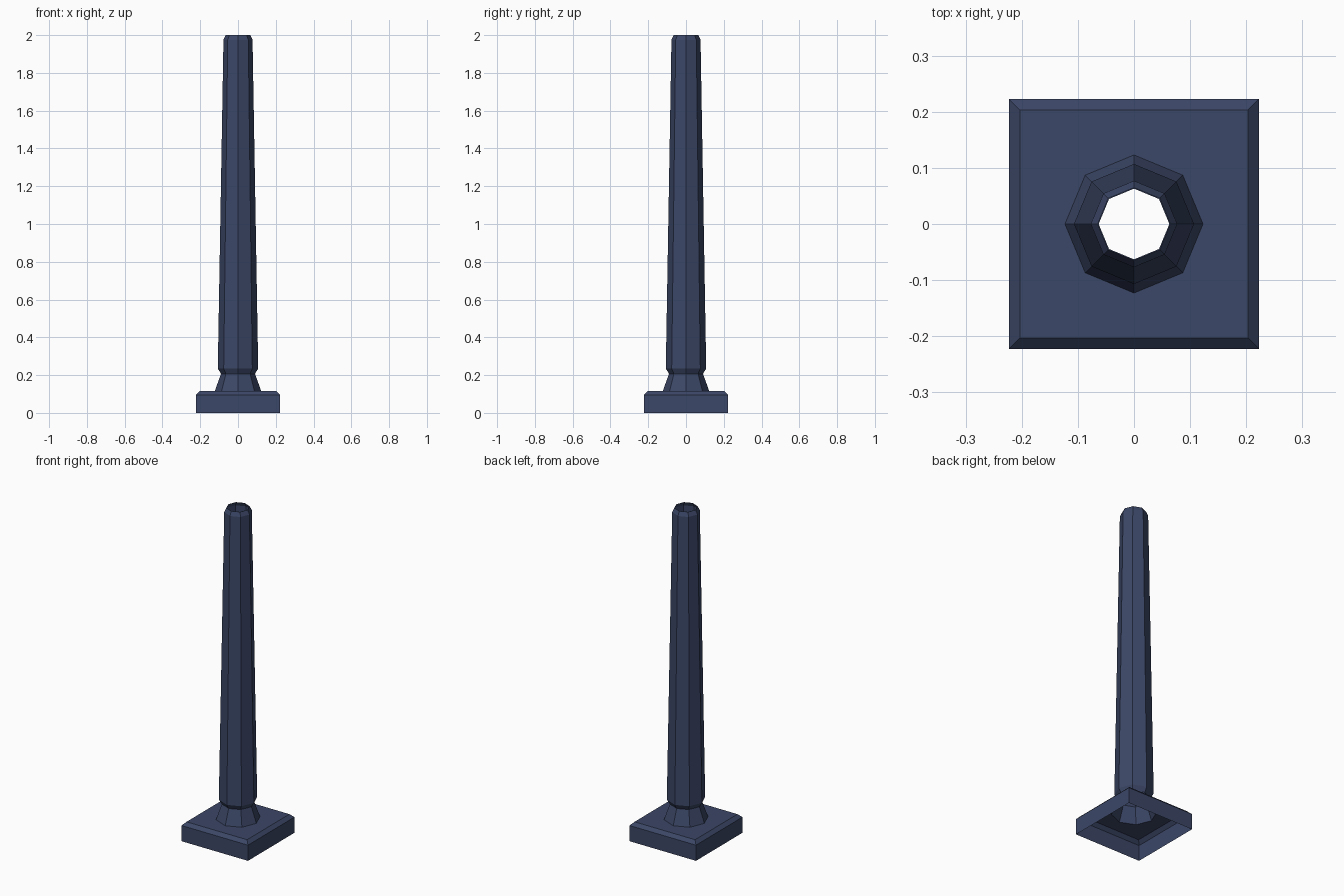
import bpy, bmesh, math

cube = bpy.data.objects.get("Cube")
if cube:
    bpy.data.objects.remove(cube, do_unlink=True)

# Single dark slate blue finish
slate = bpy.data.materials.new("slate_blue")
slate.use_nodes = True
colour = (0.045, 0.063, 0.135, 1)
slate.diffuse_color = colour
slate.node_tree.nodes["Principled BSDF"].inputs["Base Color"].default_value = colour


def octagon(r, z):
    """Eight points with corners on the axes."""
    return [(r * math.cos(i * math.pi / 4), r * math.sin(i * math.pi / 4), z) for i in range(8)]


def square(h, z):
    """Corners and edge midpoints of a square, matched to the octagon."""
    sign = lambda v: 0 if abs(v) < 0.01 else math.copysign(1, v)
    return [(h * sign(x), h * sign(y), z) for x, y, _ in octagon(1, z)]


def shell(name, rings):
    """Skin a stack of eight-point rings with outward-facing flat faces."""
    bm = bmesh.new()
    loops = [[bm.verts.new(p) for p in ring] for ring in rings]
    for a, b in zip(loops, loops[1:]):
        for i in range(8):
            j = (i + 1) % 8
            bm.faces.new((a[i], a[j], b[j], b[i]))
    mesh = bpy.data.meshes.new(name)
    bm.to_mesh(mesh)
    bm.free()
    mesh.materials.append(slate)
    obj = bpy.data.objects.new(name, mesh)
    bpy.context.collection.objects.link(obj)
    return obj


# Hollow square plinth, chamfered on top, open below, with a hole under the neck
shell("base_plinth", [square(0.223, 0), square(0.223, 0.095),
                      square(0.203, 0.115), octagon(0.123, 0.115)])

# Flared neck between plinth and shaft
shell("neck", [octagon(0.123, 0.115), octagon(0.09, 0.207)])

# Tapered hollow shaft with bevelled ends and an open top
shell("shaft", [octagon(0.09, 0.207), octagon(0.107, 0.235), octagon(0.077, 1.975),
                octagon(0.065, 2.0), octagon(0.063, 2.0)])
